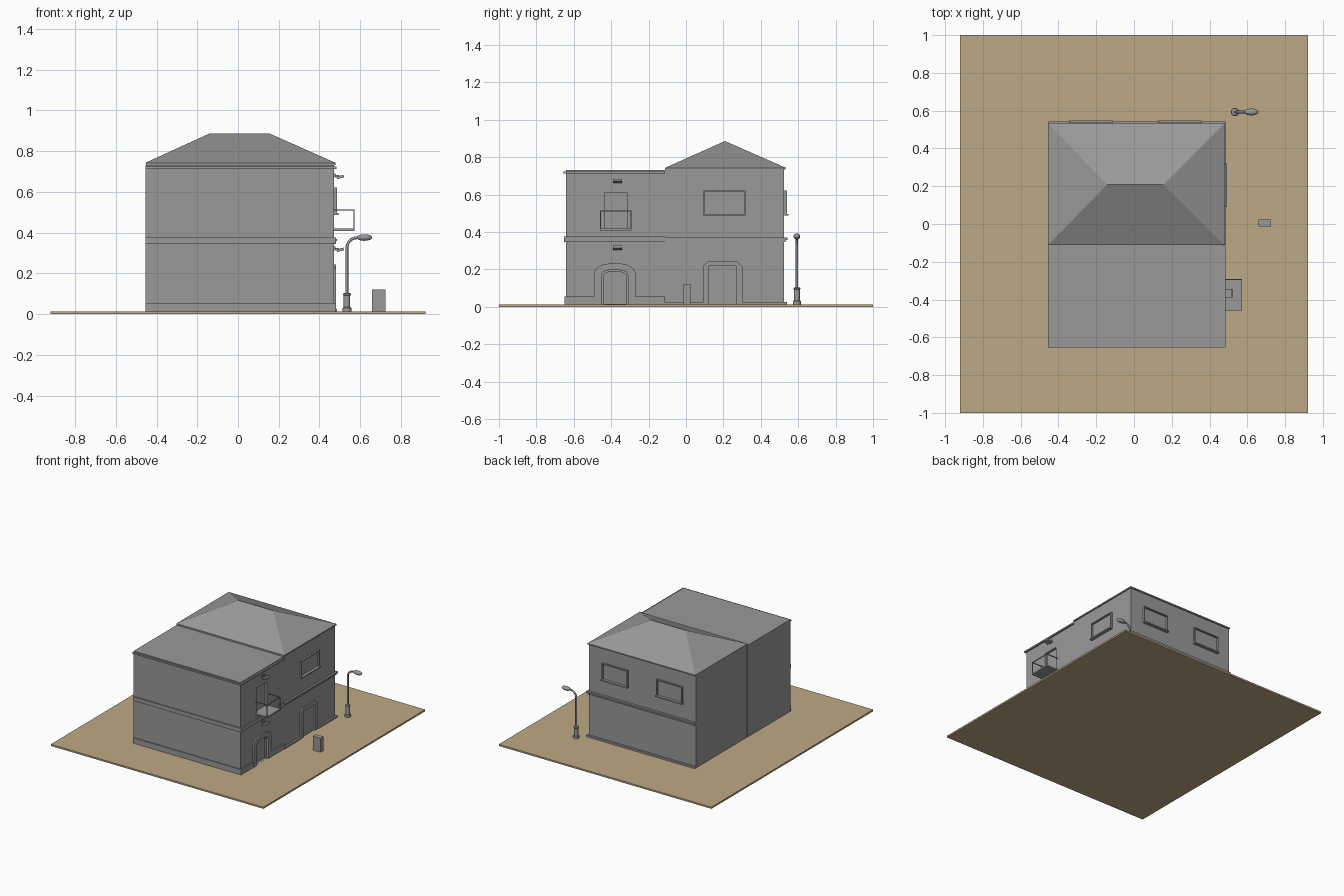
import bpy, bmesh, math
from mathutils import Matrix

if "Cube" in bpy.data.objects:
    bpy.data.objects.remove(bpy.data.objects["Cube"])

G = 0.013                      # top of the ground slab
WX, LX = 0.471, -0.455         # street wall and blank side wall


def material(name, *rgb):
    m = bpy.data.materials.new(name)
    m.diffuse_color = (*rgb, 1)
    m.use_nodes = True
    m.node_tree.nodes["Principled BSDF"].inputs["Base Color"].default_value = m.diffuse_color
    return m


sand = material("sand", 0.51, 0.4, 0.24)
grey = material("dark_grey", 0.32, 0.32, 0.32)


def finish(name, bm, mat=None, smooth=False):
    bmesh.ops.recalc_face_normals(bm, faces=bm.faces)
    me = bpy.data.meshes.new(name)
    bm.to_mesh(me)
    bm.free()
    ob = bpy.data.objects.new(name, me)
    bpy.context.collection.objects.link(ob)
    me.materials.append(mat or grey)
    if smooth:
        bpy.ops.object.select_all(action='DESELECT')
        ob.select_set(True)
        bpy.context.view_layer.objects.active = ob
        bpy.ops.object.shade_smooth_by_angle(angle=math.radians(40))
    return ob


def box(name, x, y, z, mat=None, tilt=0):
    bm = bmesh.new()
    size = (x[1] - x[0], y[1] - y[0], z[1] - z[0])
    c = (sum(x) / 2, sum(y) / 2, sum(z) / 2)
    bmesh.ops.create_cube(bm, size=1, matrix=Matrix.Translation(c)
                          @ Matrix.Rotation(tilt, 4, 'Y') @ Matrix.Diagonal((*size, 1)))
    return finish(name, bm, mat)


def prism(name, pts, x0, x1):
    """Extrude a (y, z) outline along x."""
    bm = bmesh.new()
    f = bm.faces.new([bm.verts.new((x0, y, z)) for y, z in pts])
    ext = bmesh.ops.extrude_face_region(bm, geom=[f])['geom']
    bmesh.ops.translate(bm, vec=(x1 - x0, 0, 0),
                        verts=[v for v in ext if isinstance(v, bmesh.types.BMVert)])
    return finish(name, bm)


def recess(wall, name, pts, depth=0.018):
    """Sink an opening of the given outline into a wall."""
    cutter = prism(name, pts, WX - depth, WX + 0.1)
    cutter.hide_render = True
    cutter.hide_set(True)
    mod = wall.modifiers.new(name, 'BOOLEAN')
    mod.operation, mod.object, mod.solver = 'DIFFERENCE', cutter, 'EXACT'


def arch(yc, half, spring, top, n=12, power=0.8, foot=G):
    """Points of a flattened arch from left foot to right foot."""
    pts = [(yc - half, foot)]
    for i in range(n + 1):
        a = math.pi * (1 - i / n)
        c, s = math.cos(a), max(math.sin(a), 0)
        pts.append((yc + half * math.copysign(abs(c) ** power, c),
                    spring + (top - spring) * s ** power))
    return pts + [(yc + half, foot)]


def lathe(name, rings, x, y, n=16):
    bm = bmesh.new()
    loops = [[bm.verts.new((x + r * math.cos(2 * math.pi * i / n),
                            y + r * math.sin(2 * math.pi * i / n), z)) for i in range(n)]
             for r, z in rings]
    for a, b in zip(loops, loops[1:]):
        for i in range(n):
            bm.faces.new((a[i], a[(i + 1) % n], b[(i + 1) % n], b[i]))
    bm.faces.new(loops[0])
    bm.faces.new(loops[-1])
    return finish(name, bm, smooth=True)


def tube(name, pts, r):
    cu = bpy.data.curves.new(name, 'CURVE')
    cu.dimensions = '3D'
    cu.bevel_depth, cu.bevel_resolution, cu.use_fill_caps = r, 2, True
    cu.materials.append(grey)
    sp = cu.splines.new('POLY')
    sp.points.add(len(pts) - 1)
    for p, co in zip(sp.points, pts):
        p.co = (*co, 1)
    bpy.context.collection.objects.link(bpy.data.objects.new(name, cu))


# ground slab
box("ground", (-0.92, 0.92), (-1, 1), (0, G), sand)

# two wall blocks
flat_house = box("flat_roof_house", (LX, WX), (-0.641, -0.11), (G, 0.73))
box("hip_roof_house", (LX + 0.002, WX), (-0.11, 0.525), (G, 0.735))

# bands: flat-roofed house (front and street side), split at the party wall
for name, z, p in (("mid_band", (0.346, 0.377), 0.01), ("cornice", (0.713, 0.724), 0.013)):
    box("flat_house_" + name + "_front", (LX, WX + p), (-0.641 - p, -0.62), z)
    box("flat_house_" + name + "_side", (WX - 0.01, WX + p), (-0.62, -0.113), z)
box("plinth_front", (LX, WX + 0.01), (-0.65, -0.62), (G, 0.055))
box("plinth_street_a", (WX - 0.01, WX + 0.01), (-0.62, -0.493), (G, 0.055))
box("plinth_street_b", (WX - 0.01, WX + 0.01), (-0.269, -0.113), (G, 0.055))

# bands: hip-roofed house (street side and back)
box("hip_house_ledge", (LX + 0.002, WX + 0.015), (-0.112, 0.542), (0.358, 0.37))
box("hip_house_ledge_foot", (LX + 0.002, WX + 0.007), (-0.112, 0.533), (0.345, 0.358))
box("hip_house_base_side", (WX - 0.01, WX + 0.014), (-0.112, 0.09), (G, 0.026))
box("hip_house_base_back", (LX + 0.002, WX + 0.014), (0.302, 0.54), (G, 0.026))
box("hip_house_eave", (LX + 0.002, WX + 0.008), (-0.112, 0.533), (0.733, 0.743))

# hip roof
bm = bmesh.new()
e = [bm.verts.new(c) for c in ((LX, -0.111, 0.743), (0.479, -0.111, 0.743),
                               (0.479, 0.534, 0.743), (LX, 0.534, 0.743))]
r0, r1 = bm.verts.new((-0.142, 0.208, 0.886)), bm.verts.new((0.157, 0.208, 0.886))
for f in ((e[0], e[1], r1, r0), (e[1], e[2], r1), (e[2], e[3], r0, r1), (e[3], e[0], r0), e[::-1]):
    bm.faces.new(f)
finish("hip_roof", bm)

# arched doorway with a recessed door
outer, inner = arch(-0.381, 0.112, 0.165, 0.232), arch(-0.381, 0.07, 0.168, 0.197)
prism("arched_door_surround", outer + inner[::-1], WX - 0.005, WX + 0.011)
recess(flat_house, "arched_door_cutter", arch(-0.381, 0.07, 0.168, 0.197, foot=G + 0.001))
prism("arched_door_frame", inner + arch(-0.381, 0.061, 0.16, 0.188)[::-1], WX - 0.019, WX - 0.006)

# chamfered doorway
prism("square_door_surround",
      [(0.09, G), (0.09, 0.215), (0.118, 0.243), (0.274, 0.243), (0.302, 0.215), (0.302, G),
       (0.267, G), (0.267, 0.217), (0.123, 0.217), (0.123, G)], WX - 0.005, WX + 0.011)


def window(name, place):
    """Framed window, u along the wall, w outward; place maps ranges to x and y."""
    h, z0, z1, t = 0.112, 0.49, 0.622, 0.007
    for part, u, z, w in (("left", (-h, -h + t), (z0, z1), 0.014),
                          ("right", (h - t, h), (z0, z1), 0.014),
                          ("top", (-h + t, h - t), (z1 - t, z1), 0.014),
                          ("sill", (-h - 0.003, h + 0.003), (z0 - 0.003, z0 + t), 0.022)):
        x, y = place(u, (-0.005, w))
        box(f"{name}_{part}", x, y, z)


window("street_window", lambda u, w: ((WX + w[0], WX + w[1]), (0.206 + u[0], 0.206 + u[1])))
for n, c in (("back_window_a", -0.23), ("back_window_b", 0.243)):
    window(n, lambda u, w, c=c: ((c + u[0], c + u[1]), (0.525 + w[0], 0.525 + w[1])))

# recessed balcony door
recess(flat_house, "balcony_door_cutter",
       [(-0.435, 0.42), (-0.435, 0.612), (-0.315, 0.612), (-0.315, 0.42)])

# balcony slab and railing
Y0, Y1, BX, t = -0.459, -0.292, 0.573, 0.005
box("balcony_floor", (WX, BX), (Y0, Y1), (0.409, 0.42))
for i, y in enumerate((Y0, Y1 - t)):
    box(f"balcony_post_{i}", (BX - t, BX), (y, y + t), (0.42, 0.508))
    box(f"balcony_side_rail_{i}", (WX, BX), (y, y + t), (0.508, 0.514))
box("balcony_front_rail", (BX - t, BX), (Y0, Y1), (0.508, 0.514))

# tilted wall lamps
for i, z in enumerate((0.674, 0.316)):
    box(f"wall_lamp_mount_{i}", (WX, WX + 0.008), (-0.381, -0.353), (z - 0.004, z + 0.016))
    box(f"wall_lamp_arm_{i}", (WX, WX + 0.025), (-0.37, -0.363), (z + 0.002, z + 0.008))
    box(f"wall_lamp_head_{i}", (0.484, 0.52), (-0.39, -0.343), (z - 0.007, z + 0.006), tilt=-0.25)

# street lamp
SX, SY = 0.535, 0.593
lathe("street_lamp_base", [(0.022, G), (0.022, 0.03), (0.016, 0.034), (0.016, 0.092),
                           (0.019, 0.095), (0.019, 0.101), (0.009, 0.104)], SX, SY)
bend = [(SX + 0.05 - 0.05 * math.cos(a), SY, 0.325 + 0.05 * math.sin(a))
        for a in (i * math.pi / 16 for i in range(9))]
tube("street_lamp_pole", [(SX, SY, 0.1)] + bend + [(0.61, SY, 0.377)], 0.007)
bm = bmesh.new()
bmesh.ops.create_uvsphere(bm, u_segments=20, v_segments=10, radius=1,
                          matrix=Matrix.Translation((0.621, SY, 0.376))
                          @ Matrix.Diagonal((0.038, 0.018, 0.016, 1)))
finish("street_lamp_head", bm, smooth=True)

# utility box
box("utility_box", (0.658, 0.724), (-0.014, 0.025), (G, 0.122))
